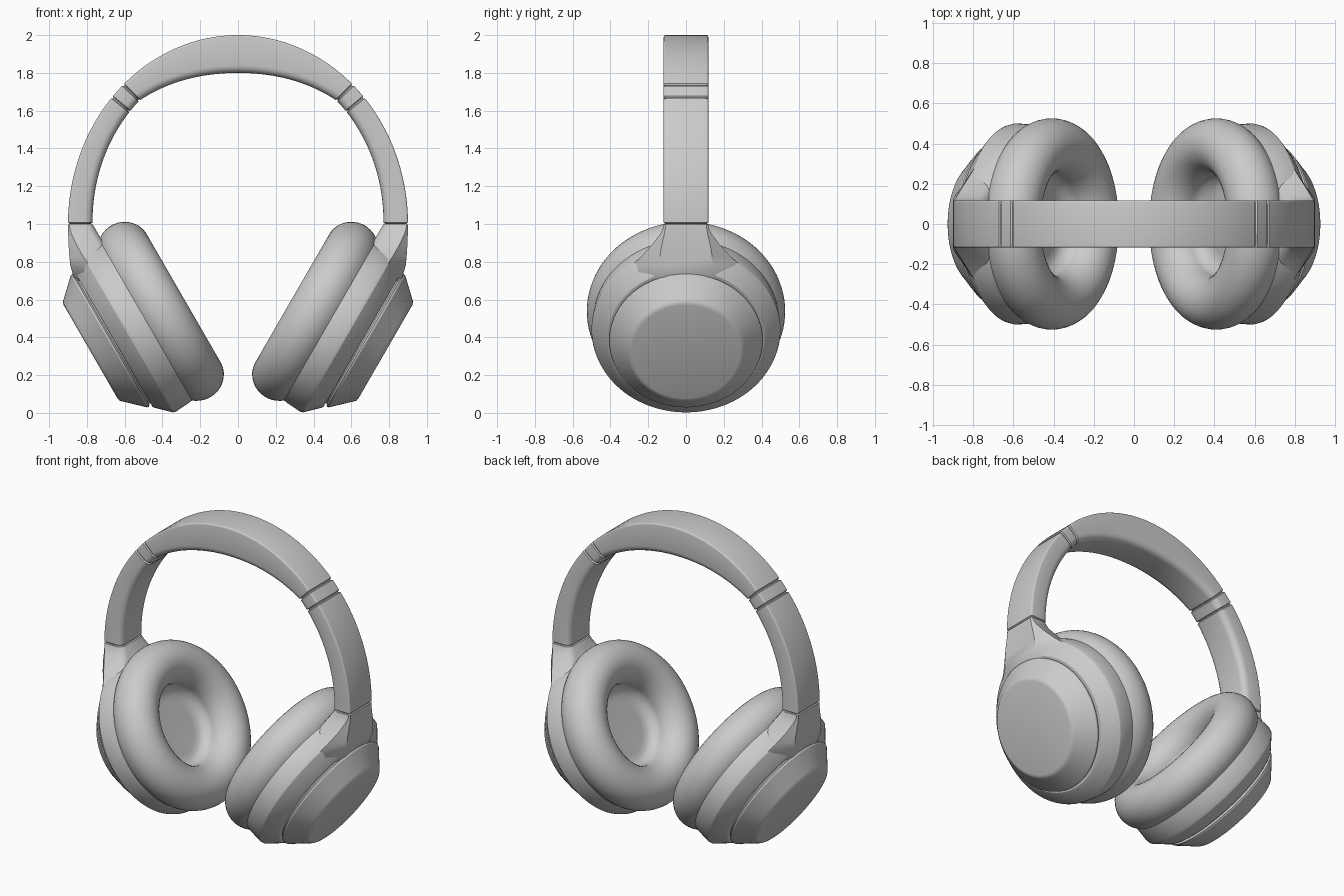
import bpy, bmesh
from math import sin, cos, pi, radians, sqrt
from mathutils import Vector

if "Cube" in bpy.data.objects:
    bpy.data.objects.remove(bpy.data.objects["Cube"])

TILT = radians(30)
U = Vector((sin(TILT), 0, cos(TILT)))      # up along the ear cup disc
N = Vector((cos(TILT), 0, -sin(TILT)))     # outward cup axis
V = Vector((0, 1, 0))
CUP = U * 0.67


def finish(name, bm, mirror=False, angle=30):
    bmesh.ops.remove_doubles(bm, verts=bm.verts, dist=1e-5)
    bmesh.ops.recalc_face_normals(bm, faces=bm.faces)
    mesh = bpy.data.meshes.new(name)
    bm.to_mesh(mesh)
    bm.free()
    ob = bpy.data.objects.new(name, mesh)
    bpy.context.collection.objects.link(ob)
    if mirror:
        ob.modifiers.new("Mirror", 'MIRROR').use_mirror_merge = False
    bpy.ops.object.select_all(action='DESELECT')
    ob.select_set(True)
    bpy.context.view_layer.objects.active = ob
    bpy.ops.object.shade_smooth_by_angle(angle=radians(angle))
    return ob


def loft(name, rings, mirror=False, angle=30):
    """Skin a list of closed rings and cap both ends."""
    bm = bmesh.new()
    rows = [[bm.verts.new(p) for p in ring] for ring in rings]
    for a, b in zip(rows, rows[1:]):
        for i in range(len(a)):
            j = (i + 1) % len(a)
            bm.faces.new((a[i], a[j], b[j], b[i]))
    bm.faces.new(rows[0])
    bm.faces.new(rows[-1])
    return finish(name, bm, mirror, angle)


def cup_part(name, profile, angle=25, seg=96):
    """Revolve (radius, depth) points about the tilted cup axis."""
    rings = []
    for r, n in profile:
        rings.append([CUP + N * n + (U * cos(t) + V * sin(t)) * r
                      for t in (2 * pi * k / seg for k in range(seg))])
    return loft(name, rings, True, angle)


# Ear cushion: soft ring with a recessed floor
cushion = [(0.39 + 0.135 * cos(radians(a)), 0.085 + 0.14 * sin(radians(a)))
           for a in range(45, -186, -10)]
cushion += [(0.245, 0.115), (0.228, 0.135), (0.205, 0.147), (0.17, 0.15)]
cup_part("ear_cushion", cushion, 50)

# Cup housing with ridge, chamfer and groove step
cup_part("cup_housing", [(0.3, 0.15), (0.478, 0.155), (0.488, 0.163), (0.494, 0.2),
                         (0.5, 0.28), (0.496, 0.296), (0.485, 0.308), (0.425, 0.37),
                         (0.415, 0.376), (0.393, 0.376), (0.393, 0.4)])

# Outer cap
cup_part("cup_cap", [(0.385, 0.38), (0.4, 0.386), (0.406, 0.392), (0.404, 0.402),
                     (0.316, 0.495), (0.308, 0.504), (0.298, 0.511), (0.285, 0.514)], 32)

# Neck flaring from band end into the housing:
# z, ridge x, outer x, ridge half width, outer half width
neck = [(0.997, 0.893, 0.900, 0.118, 0.108), (0.975, 0.890, 0.900, 0.123, 0.110),
        (0.945, 0.880, 0.899, 0.138, 0.115), (0.89, 0.855, 0.897, 0.180, 0.128),
        (0.83, 0.820, 0.893, 0.235, 0.138), (0.78, 0.787, 0.888, 0.288, 0.140),
        (0.71, 0.744, 0.868, 0.368, 0.120), (0.64, 0.698, 0.800, 0.427, 0.100)]
rings = []
for z, xr, xo, wr, wo in neck:
    xi = (0.167 + 0.5 * z) / 0.866
    half = [(xi, wr - 0.04), (xi + 0.012, wr - 0.012), (xi + 0.035, wr), (xr, wr), (xo, wo)]
    pts = half + [(x, -y) for x, y in reversed(half)]
    rings.append([(x, y, z) for x, y in pts])
loft("cup_neck", rings, True, 35)


# Headband: swept along an ellipse with varying thickness
def thickness(deg):
    d = min(deg, 180 - deg)
    if d < 47.5:
        return 0.13 - 0.01 * d / 47.5
    return 0.12 + 0.08 * sin((d - 47.5) / 42.5 * pi / 2)


def corner(cx, cy, r, a0):
    return [(cx + r * cos(radians(a0 + a)), cy + r * sin(radians(a0 + a)))
            for a in (0, 22.5, 45, 67.5, 90)]


def band(name, start, end, inset=0.0, mirror=False, rim=0.006):
    steps = max(4, int((end - start) / 2))
    degs = [start + (end - start) * k / steps for k in range(steps + 1)]
    stations = [(d, inset) for d in degs]
    if rim:   # softly rounded ends form the seams
        stations = [(start - 0.3, inset + rim)] + stations + [(end + 0.3, inset + rim)]
    rings = []
    for deg, ins in stations:
        t = radians(deg)
        p = Vector((0.9 * cos(t), 0, 1 + sin(t)))
        nrm = Vector((cos(t) / 0.9, 0, sin(t))).normalized()
        w, th, ro, ri = 0.118 - ins, thickness(deg) - ins, 0.010, 0.04
        sec = (corner(w - ro, -ins - ro, ro, 0) + corner(-w + ro, -ins - ro, ro, 90)
               + corner(-w + ri, -th + ri, ri, 180) + corner(w - ri, -th + ri, ri, 270))
        rings.append([p + nrm * d + V * y for y, d in sec])
    return loft(name, rings, mirror, 35)


band("band_core", 0, 180, 0.008, rim=0)
band("band_pad", 48.0, 132.0)
band("band_connector", 42.7, 47.0, mirror=True)
band("band_arm", 0.5, 41.7, mirror=True)
